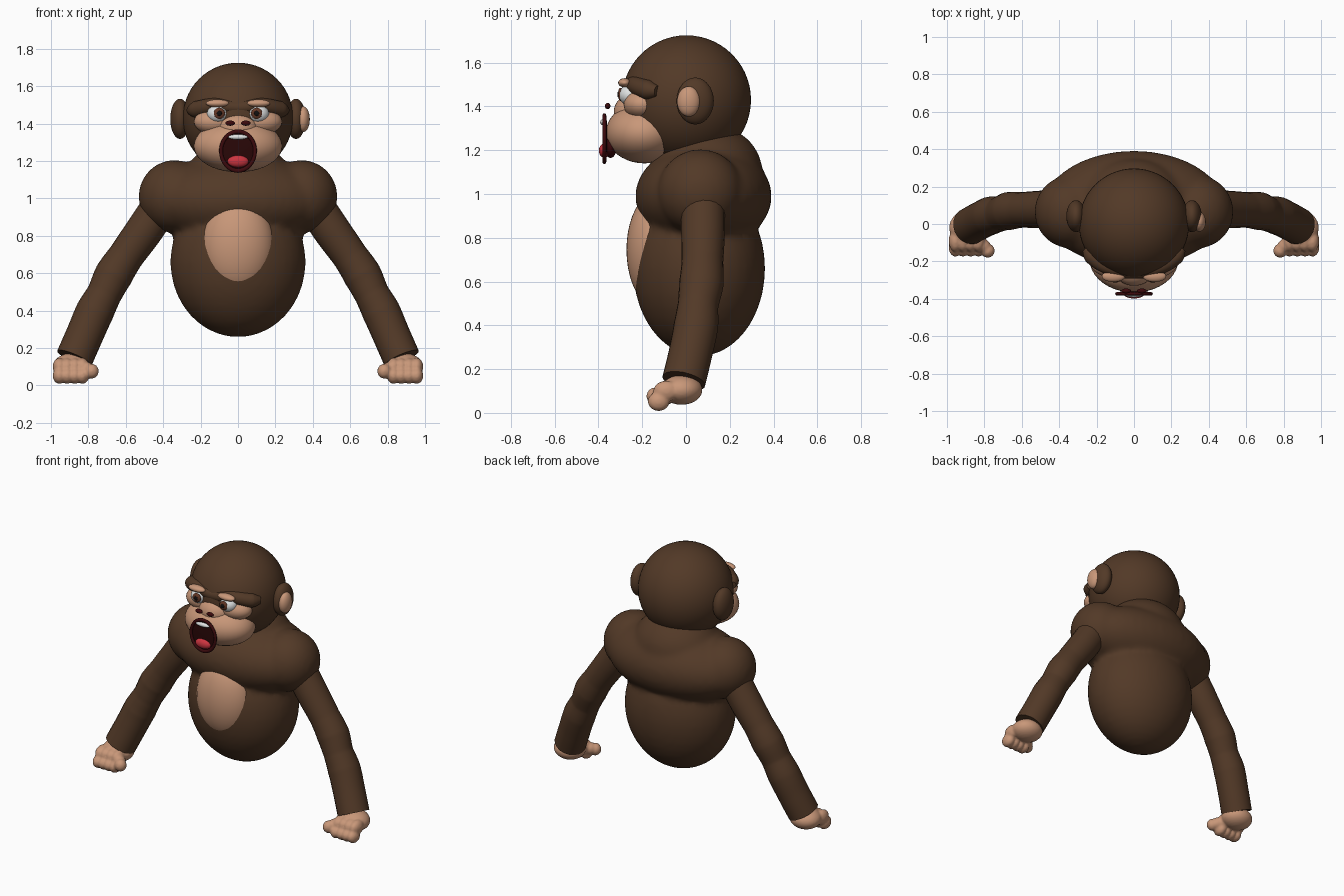
import bpy, math
from mathutils import Vector

if "Cube" in bpy.data.objects:
    bpy.data.objects.remove(bpy.data.objects["Cube"], do_unlink=True)


def material(name, rgb):
    m = bpy.data.materials.new(name)
    m.use_nodes = True
    m.diffuse_color = (*rgb, 1)
    m.node_tree.nodes["Principled BSDF"].inputs["Base Color"].default_value = (*rgb, 1)
    return m


FUR = material("brown fur", (0.085, 0.041, 0.02))
SKIN = material("tan skin", (0.58, 0.31, 0.19))
LIP = material("dark red lip", (0.045, 0.003, 0.004))
MOUTH = material("mouth interior", (0.022, 0.002, 0.002))
TONGUE = material("red tongue", (0.6, 0.035, 0.05))
WHITE = material("off white", (0.75, 0.77, 0.77))
IRIS = material("iris brown", (0.13, 0.04, 0.02))
PUPIL = material("pupil black", (0.006, 0.005, 0.005))


def finish(ob, name, mat):
    ob.name = name
    ob.data.materials.clear()
    ob.data.materials.append(mat)
    for p in ob.data.polygons:
        p.use_smooth = True
    return ob


def ball(name, mat, centre, radii, seg=40):
    bpy.ops.mesh.primitive_uv_sphere_add(segments=seg, ring_count=seg // 2, radius=1, location=centre)
    ob = bpy.context.object
    ob.scale = radii
    bpy.ops.object.transform_apply(location=False, rotation=False, scale=True)
    return finish(ob, name, mat)


def tube(name, mat, points):
    """Smooth tube through (x, y, z, radius) points, made into a mesh."""
    cu = bpy.data.curves.new(name, "CURVE")
    cu.dimensions = "3D"
    cu.bevel_depth = 1
    cu.bevel_resolution = 8
    cu.resolution_u = 10
    cu.use_fill_caps = True
    sp = cu.splines.new("BEZIER")
    sp.bezier_points.add(len(points) - 1)
    for bp, (x, y, z, r) in zip(sp.bezier_points, points):
        bp.co = (x, y, z)
        bp.radius = r
        bp.handle_left_type = bp.handle_right_type = "AUTO"
    helper = bpy.data.objects.new(name + " path", cu)
    bpy.context.collection.objects.link(helper)
    bpy.context.view_layer.update()
    ev = helper.evaluated_get(bpy.context.evaluated_depsgraph_get())
    mesh = bpy.data.meshes.new_from_object(ev)
    bpy.data.objects.remove(helper, do_unlink=True)
    ob = bpy.data.objects.new(name, mesh)
    bpy.context.collection.objects.link(ob)
    return finish(ob, name, mat)


def blend(parts, name, voxel, smooth):
    """Fuse overlapping parts into one soft skin."""
    bpy.ops.object.select_all(action="DESELECT")
    for p in parts:
        p.select_set(True)
    ob = parts[0]
    bpy.context.view_layer.objects.active = ob
    bpy.ops.object.join()
    rm = ob.modifiers.new("fuse", "REMESH")
    rm.mode = "VOXEL"
    rm.voxel_size = voxel
    rm.use_smooth_shade = True
    sm = ob.modifiers.new("soften", "SMOOTH")
    sm.factor = 0.5
    sm.iterations = smooth
    ob.name = name


# Torso: belly, chest, neck hump and shoulders in one skin
torso = [ball("belly", FUR, (0, 0.06, 0.66), (0.362, 0.302, 0.402)),
         ball("chest", FUR, (0, 0.08, 0.99), (0.49, 0.312, 0.24)),
         ball("neck", FUR, (0, 0.1, 1.1), (0.28, 0.25, 0.22))]
for s in (-1, 1):
    torso.append(ball("shoulder", FUR, (s * 0.34, 0.065, 1.01), (0.192, 0.195, 0.195)))
blend(torso, "torso", 0.018, 8)
ball("belly_patch", SKIN, (0, -0.13, 0.745), (0.196, 0.142, 0.265))

# Head, muzzle and brow ridge
ball("head", FUR, (0, 0.002, 1.43), (0.295, 0.295, 0.295), 56)
ball("muzzle", SKIN, (0, -0.19, 1.28), (0.237, 0.176, 0.14))
ball("nose_bridge", SKIN, (0, -0.235, 1.375), (0.11, 0.095, 0.085))
tube("brow_ridge", FUR, [(-0.255, -0.13, 1.47, 0.025), (-0.225, -0.17, 1.475, 0.045),
                         (-0.12, -0.235, 1.495, 0.042), (0, -0.255, 1.485, 0.036),
                         (0.12, -0.235, 1.495, 0.042), (0.225, -0.17, 1.475, 0.045),
                         (0.255, -0.13, 1.47, 0.025)])

for s, side in ((-1, "right"), (1, "left")):
    # Eyes, sockets, lids and nostrils
    ball(side + "_eye_socket", SKIN, (s * 0.12, -0.2, 1.41), (0.115, 0.085, 0.07))
    ball(side + "_eyeball", WHITE, (s * 0.108, -0.252, 1.452), (0.058, 0.054, 0.05), 32)
    ball(side + "_iris", IRIS, (s * 0.1, -0.299, 1.455), (0.03, 0.012, 0.03), 24)
    ball(side + "_pupil", PUPIL, (s * 0.1, -0.309, 1.455), (0.014, 0.005, 0.014), 16)
    ball(side + "_eyelid", SKIN, (s * 0.11, -0.28, 1.508), (0.062, 0.03, 0.021), 32)
    ball(side + "_nostril", LIP, (s * 0.042, -0.358, 1.402), (0.026, 0.013, 0.014), 20)
    ball(side + "_ear", FUR, (s * 0.31, 0.042, 1.425), (0.052, 0.085, 0.107))

    # Arm with elbow and forearm swelling
    tube(side + "_arm", FUR, [(s * 0.4, 0.078, 0.98, 0.1), (s * 0.5, 0.078, 0.83, 0.1),
                              (s * 0.6, 0.075, 0.69, 0.095), (s * 0.665, 0.07, 0.59, 0.102),
                              (s * 0.715, 0.055, 0.49, 0.093), (s * 0.765, 0.045, 0.395, 0.102),
                              (s * 0.82, 0.02, 0.27, 0.1), (s * 0.875, -0.01, 0.145, 0.1)])

    # Hand: palm, knuckles, curled fingers and thumb
    hand = [ball("palm", SKIN, (s * 0.885, -0.02, 0.105), (0.103, 0.095, 0.068))]
    for i in range(4):
        x = s * (0.832 + i * 0.041)
        hand.append(ball("knuckle", SKIN, (x, -0.09, 0.1), (0.036, 0.06, 0.047), 20))
        hand.append(ball("finger", SKIN, (x, -0.125, 0.052), (0.036, 0.05, 0.044), 20))
    for t in range(4):
        centre = Vector((s * 0.85, -0.07, 0.1)).lerp(Vector((s * 0.782, -0.143, 0.076)), t / 3)
        hand.append(ball("thumb", SKIN, centre, (0.038, 0.038, 0.04), 20))
    blend(hand, side + "_hand", 0.008, 3)

# Inner ear pad
ball("ear_pad", SKIN, (0.348, 0.012, 1.423), (0.036, 0.053, 0.069), 32)

# Open mouth: lip ring, cavity, teeth and tongue
bpy.ops.mesh.primitive_torus_add(location=(0, -0.373, 1.253), rotation=(math.pi / 2, 0, 0),
                                 major_radius=0.091, minor_radius=0.01,
                                 major_segments=48, minor_segments=12)
lip = finish(bpy.context.object, "lip_ring", LIP)
lip.scale = (1, 1.15, 0.9)
ball("mouth_cavity", MOUTH, (0, -0.367, 1.253), (0.092, 0.008, 0.106))
ball("lower_mouth", LIP, (0, -0.345, 1.22), (0.07, 0.03, 0.055))
ball("upper_teeth", WHITE, (0, -0.378, 1.328), (0.052, 0.014, 0.014), 24)
ball("tongue", TONGUE, (0, -0.373, 1.198), (0.056, 0.025, 0.032), 32)
